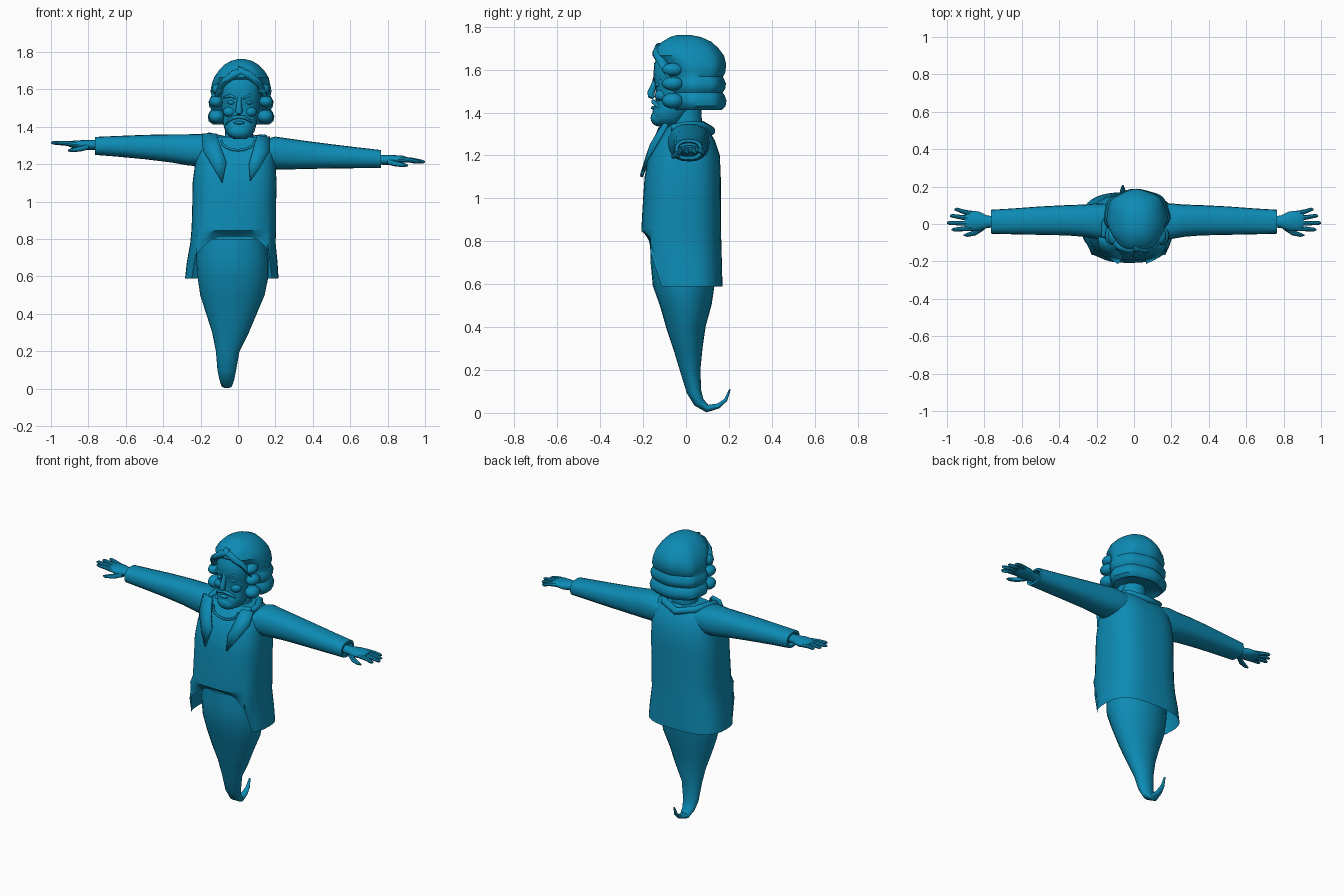
import bpy, bmesh, math
from mathutils import Vector

mat = bpy.data.materials.new("ghost_blue")
mat.diffuse_color = (0.004, 0.26, 0.46, 1)


def finish(name, bm, angle=40):
    bmesh.ops.recalc_face_normals(bm, faces=bm.faces)
    me = bpy.data.meshes.new(name)
    bm.to_mesh(me)
    bm.free()
    ob = bpy.data.objects.new(name, me)
    bpy.context.collection.objects.link(ob)
    me.materials.append(mat)
    bpy.ops.object.select_all(action='DESELECT')
    bpy.context.view_layer.objects.active = ob
    ob.select_set(True)
    bpy.ops.object.shade_smooth_by_angle(angle=math.radians(angle))
    return ob


def loft(name, rings, side=(1, 0, 0), n=24, power=2.0, flat=None, caps=(True, True), shape=None):
    """Rings are (x, y, z, half width along side, half depth across it)."""
    bm, loops, side = bmesh.new(), [], Vector(side)
    cs = [Vector(r[:3]) for r in rings]
    for i, r in enumerate(rings):
        tan = cs[min(i + 1, len(cs) - 1)] - cs[max(i - 1, 0)]
        across = Vector(flat) if flat else tan.cross(side).normalized()
        loop = []
        for k in range(n):
            t = 2 * math.pi * k / n
            c, s = math.cos(t), math.sin(t)
            u = math.copysign(abs(c) ** (2 / power), c)
            v = math.copysign(abs(s) ** (2 / power), s)
            p = cs[i] + side * (r[3] * u) + across * (r[4] * v)
            loop.append(bm.verts.new(shape(p, t, cs[i]) if shape else p))
        loops.append(loop)
    for a, b in zip(loops, loops[1:]):
        for k in range(n):
            bm.faces.new((a[k], a[(k + 1) % n], b[(k + 1) % n], b[k]))
    if caps[0]:
        bm.faces.new(loops[0])
    if caps[1]:
        bm.faces.new(loops[-1])
    return finish(name, bm)


def upright(name, rows, **kw):
    """Rows are (z, centre x, half width, front y, back y)."""
    rings = [(cx, (f + b) / 2, z, a, (b - f) / 2) for z, cx, a, f, b in rows]
    return loft(name, rings, flat=(0, 1, 0), **kw)


def tube(name, pts, side=(0, 1, 0), n=10):
    """Points are (x, y, z, radius)."""
    return loft(name, [(*p, p[3]) for p in pts], side=side, n=n)


def blob(name, loc, size):
    bm = bmesh.new()
    bmesh.ops.create_uvsphere(bm, u_segments=16, v_segments=10, radius=1)
    for v in bm.verts:
        v.co = Vector(loc) + Vector(a * b for a, b in zip(v.co, size))
    return finish(name, bm)


# Tapering body that curls into a small hook
loft("ghost_tail", [
    (-.03, -.01, .80, .18, .15), (-.03, -.01, .70, .193, .155), (-.027, -.01, .60, .19, .145),
    (-.03, 0, .50, .172, .12), (-.035, 0, .40, .135, .092), (-.04, .01, .30, .098, .068),
    (-.055, .02, .20, .063, .048), (-.06, .037, .10, .05, .034), (-.06, .06, .05, .04, .026),
    (-.06, .10, .02, .03, .018), (-.06, .15, .032, .02, .012), (-.06, .185, .06, .013, .008),
    (-.06, .205, .11, .005, .004)])


# Coat and vest: the front hem is raised, the side and back hem hangs low
def hem(p, t, c):
    if p.z < .86:
        front = p.y < 0 and abs(p.x + .03) < .2
        low = .815 - 2.2 * max(0, abs(p.x + .02) - .08) ** 1.5 if front else .59
        k = (.86 - p.z) / .27
        p.z = .86 - k * (.86 - low)
        if front:
            p.y = min(p.y, -.165)
    return p


upright("coat", [
    (.59, -.033, .25, -.17, .17), (.68, -.031, .242, -.185, .168), (.78, -.027, .228, -.208, .165),
    (.86, -.022, .226, -.208, .163), (1.0, -.02, .224, -.20, .162), (1.1, -.018, .225, -.193, .162),
    (1.2, -.015, .215, -.175, .158), (1.27, -.012, .205, -.135, .135), (1.32, -.012, .19, -.095, .105),
    (1.345, -.01, .165, -.07, .08)],
    n=40, power=2.7, caps=(False, True), shape=hem)

# Neck and the rolled collar behind it
upright("neck", [(1.25, .005, .085, -.09, .085), (1.33, .005, .077, -.07, .075), (1.47, .01, .07, -.06, .07)])
tube("collar", [(-.16, -.07, 1.34, .014), (-.155, .0, 1.35, .02), (-.12, .075, 1.34, .022),
                (-.01, .115, 1.315, .022), (.1, .075, 1.335, .022), (.14, 0, 1.34, .02),
                (.145, -.07, 1.33, .014)], side=(0, 0, 1))


# Lapels laid over the chest
def chest_y(z):
    return -.208 + max(0, z - 1.1) ** 1.4 * .72


for name, outline in (
        ("left_lapel", [(-.19, 1.36), (-.115, 1.36), (-.09, 1.28), (-.062, 1.21), (-.085, 1.10), (-.13, 1.18), (-.185, 1.27)]),
        ("right_lapel", [(.17, 1.345), (.10, 1.35), (.08, 1.27), (.058, 1.20), (.065, 1.11), (.115, 1.18), (.17, 1.27)])):
    bm = bmesh.new()
    mid = [sum(q) / len(outline) for q in zip(*outline)]
    centre = bm.verts.new((mid[0], chest_y(mid[1]) - .004, mid[1]))
    rim = [bm.verts.new((x, chest_y(z) + max(0, abs(x) - .1) * .3, z)) for x, z in outline]
    for a, b in zip(rim, rim[1:] + rim[:1]):
        bm.faces.new((centre, a, b))
    ob = finish(name, bm)
    sol = ob.modifiers.new("thickness", 'SOLIDIFY')
    sol.thickness, sol.offset = .014, 0

# Vest neckline
tube("vest_neckline", [(.0 + .09 * math.cos(t), -.122 - .022 * abs(math.sin(t)), 1.33 + .055 * math.sin(t), .007)
                       for t in [math.pi + math.pi * i / 8 for i in range(9)]])

# Arms, palms and fingers
for label, s, drop in (("left", -1, 0), ("right", 1, 1)):
    def z(a, b):
        return b if drop else a

    loft(label + "_sleeve", [
        (s * .13, .01, z(1.27, 1.255), .10, .075), (s * .20, .015, z(1.275, 1.26), .095, .088),
        (s * .27, .018, z(1.277, 1.255), .086, .083), (s * .36, .02, z(1.285, 1.25), .081, .075),
        (s * .50, .018, z(1.292, 1.242), .076, .065), (s * .65, .014, z(1.296, 1.234), .069, .055),
        (s * .765, .012, z(1.298, 1.228), .064, .048), (s * .765, .012, z(1.298, 1.228), .05, .035),
        (s * .74, .012, z(1.298, 1.228), .045, .03)],
        side=(0, 1, 0), flat=(0, 0, 1), n=20, power=2.4)
    h = z(1.303, 1.223)
    tip = z(1.315, 1.213)
    loft(label + "_palm", [
        (s * .74, .012, h, .03, .025), (s * .785, .012, h, .033, .026), (s * .83, .015, h, .052, .026),
        (s * .88, .017, h + .003, .055, .02), (s * .905, .018, h + .003, .045, .012)],
        side=(0, 1, 0), flat=(0, 0, 1), n=16)
    for i, (x, y) in enumerate(((.96, .078), (.985, .044), (1.0, .006), (.975, -.03))):
        y0 = .055 - .026 * i
        tube(f"{label}_finger_{i + 1}", [
            (s * .865, y0, h + .003, .014), (s * (.87 + x) / 2, (y + y0) / 2, (h + tip) / 2 + .004, .0125),
            (s * (x - .012), y, tip, .010), (s * x, y, tip, .004)], n=8)
    tube(label + "_thumb", [(s * .80, -.015, h - .008, .016), (s * .845, -.045, h - .02, .015),
                            (s * .89, -.058, h - .028, .011), (s * .91, -.06, h - .03, .004)], n=8)

# Face with bearded jaw
upright("face", [
    (1.335, .01, .03, -.125, -.05), (1.35, .01, .058, -.145, -.02), (1.375, .01, .078, -.157, .0),
    (1.41, .01, .088, -.155, .03), (1.435, .01, .092, -.142, .05), (1.48, .013, .10, -.143, .07),
    (1.53, .014, .106, -.143, .08), (1.56, .015, .108, -.153, .08), (1.63, .015, .106, -.148, .08),
    (1.68, .015, .08, -.12, .07)], power=2.3)
tube("nose", [(.008, -.14, 1.565, .012), (.006, -.15, 1.53, .013), (.005, -.163, 1.495, .018),
              (.005, -.162, 1.478, .018), (.005, -.15, 1.468, .008)], side=(1, 0, 0))
blob("lower_lip", (.006, -.15, 1.422), (.03, .014, .009))
blob("chin_beard", (.008, -.125, 1.375), (.06, .04, .04))
for s in (-1, 1):
    tube("moustache", [(.006, -.153, 1.453, .009), (.006 + s * .03, -.152, 1.45, .011),
                       (.006 + s * .06, -.13, 1.43, .009), (.006 + s * .07, -.115, 1.41, .004)], side=(0, 0, 1))
    tube("brow", [(.01 + s * .02, -.147, 1.553, .006), (.01 + s * .05, -.142, 1.567, .009),
                  (.01 + s * .085, -.115, 1.557, .005)], side=(0, 0, 1))
    blob("eye", (.01 + s * .045, -.13, 1.53), (.022, .014, .011))
    blob("cheek", (.01 + s * .055, -.115, 1.48), (.035, .03, .028))


# Wavy hair with stacked rolls around the back and sides
def waves(p, t, c):
    k = 1 + .022 * math.cos(7 * t + 1) * min(1, (1.78 - p.z) * 6)
    return Vector((c.x + (p.x - c.x) * k, c.y + (p.y - c.y) * k, p.z))


upright("hair", [
    (1.43, .015, .12, -.02, .12), (1.413, .015, .15, -.06, .165), (1.43, .015, .172, -.075, .182),
    (1.455, .015, .177, -.085, .186), (1.48, .015, .168, -.08, .178), (1.493, .015, .158, -.075, .168),
    (1.51, .015, .17, -.085, .18), (1.535, .015, .172, -.09, .184), (1.556, .015, .162, -.085, .175),
    (1.567, .015, .157, -.085, .17), (1.59, .015, .162, -.092, .182), (1.63, .015, .155, -.11, .184),
    (1.665, .017, .145, -.148, .175), (1.70, .018, .122, -.142, .15), (1.73, .018, .094, -.112, .118),
    (1.752, .018, .058, -.075, .07), (1.762, .018, .02, -.04, .02)], n=48, power=2.15, shape=waves)

# Fringe swoops and curls beside the face
tube("fringe_left", [(.03, -.125, 1.70, .02), (-.03, -.132, 1.675, .026), (-.075, -.115, 1.64, .025),
                     (-.105, -.085, 1.59, .024), (-.118, -.075, 1.56, .012)], side=(0, 0, 1))
tube("fringe_right", [(.0, -.125, 1.705, .02), (.06, -.13, 1.675, .026), (.105, -.112, 1.64, .025),
                      (.135, -.085, 1.59, .024), (.148, -.075, 1.56, .012)], side=(0, 0, 1))
for cz, dx, r in ((1.455, .13, .043), (1.535, .133, .038), (1.60, .12, .036)):
    for s in (-1, 1):
        blob("side_curl", (.016 + s * dx, -.062, cz), (r, .05, r * .85))
